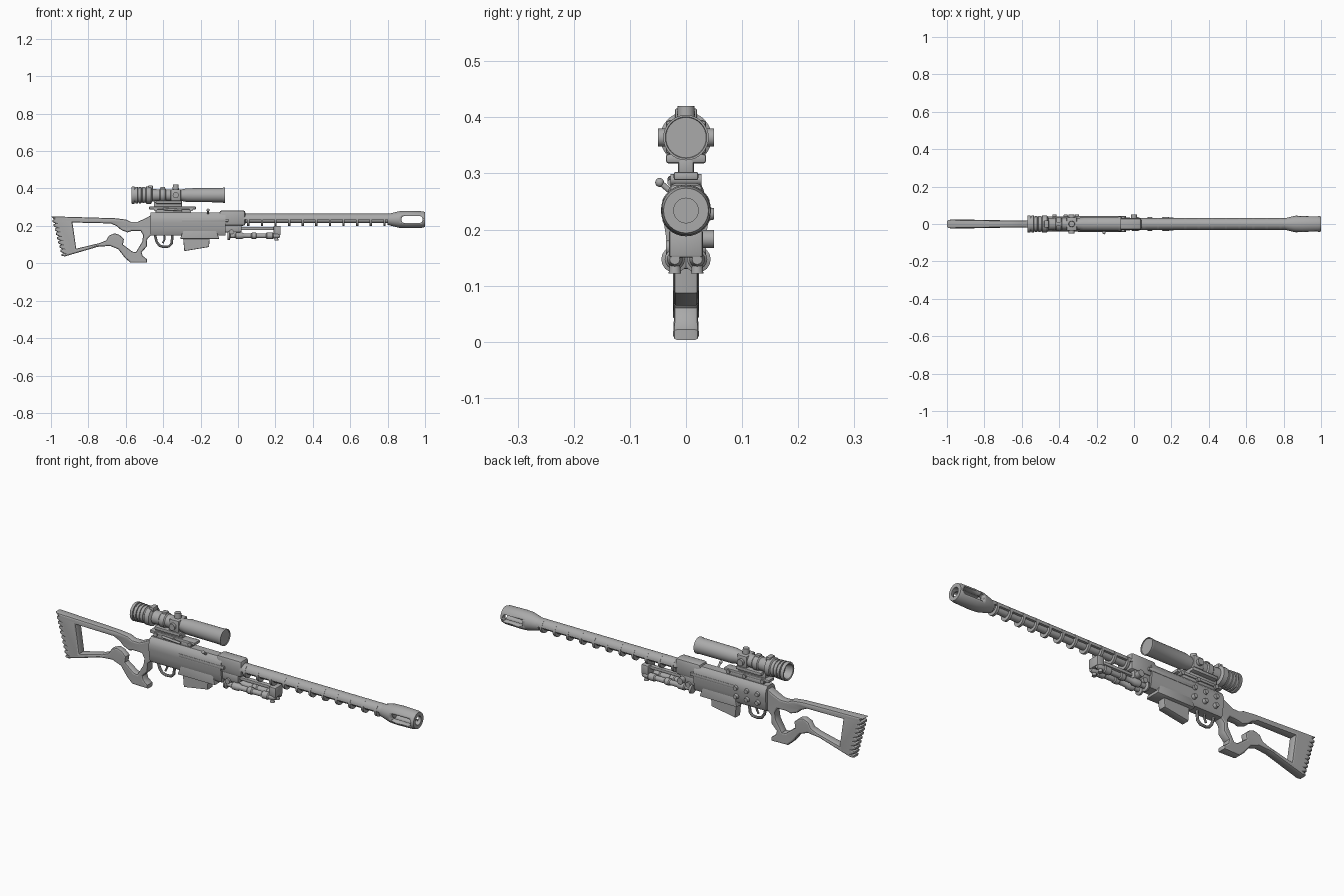
import bpy, bmesh, math
from mathutils import Vector, Matrix

if "Cube" in bpy.data.objects:
    bpy.data.objects.remove(bpy.data.objects["Cube"])

MAT = bpy.data.materials.new("gunmetal_grey")
MAT.diffuse_color = (0.4, 0.4, 0.4, 1)
MAT.use_nodes = True
MAT.node_tree.nodes["Principled BSDF"].inputs["Base Color"].default_value = MAT.diffuse_color


def finish(name, bm=None, mesh=None, angle=35):
    if mesh is None:
        bmesh.ops.recalc_face_normals(bm, faces=bm.faces)
        mesh = bpy.data.meshes.new(name)
        bm.to_mesh(mesh)
        bm.free()
    ob = bpy.data.objects.new(name, mesh)
    bpy.context.collection.objects.link(ob)
    mesh.materials.clear()
    mesh.materials.append(MAT)
    bpy.ops.object.select_all(action='DESELECT')
    ob.select_set(True)
    bpy.context.view_layer.objects.active = ob
    bpy.ops.object.shade_smooth_by_angle(angle=math.radians(angle))
    return ob


def box(name, x, y, z, bevel=0.004, top=1.0):
    """Bevelled box from ranges; top scales the upper face."""
    bm = bmesh.new()
    bmesh.ops.create_cube(bm, size=1)
    for v in bm.verts:
        s = top if v.co.z > 0 else 1
        v.co = Vector(((x[0] + x[1]) / 2 + v.co.x * s * (x[1] - x[0]),
                       (y[0] + y[1]) / 2 + v.co.y * s * (y[1] - y[0]),
                       z[0] if v.co.z < 0 else z[1]))
    if bevel:
        bmesh.ops.bevel(bm, geom=bm.edges[:], offset=bevel, segments=2, profile=0.5, affect='EDGES')
    return finish(name, bm)


def lathe(name, pts, y=0, z=0, seg=28, cut=None):
    """Turned part around the x axis; cut removes everything below that z."""
    bm = bmesh.new()
    vs = [bm.verts.new((px, 0, r)) for px, r in pts]
    es = [bm.edges.new(p) for p in zip(vs, vs[1:])]
    bmesh.ops.spin(bm, geom=vs + es, cent=(0, 0, 0), axis=(1, 0, 0), angle=2 * math.pi, steps=seg)
    bmesh.ops.remove_doubles(bm, verts=bm.verts, dist=1e-5)
    bmesh.ops.translate(bm, verts=bm.verts, vec=(0, y, z))
    if cut is not None:
        g = bmesh.ops.bisect_plane(bm, geom=bm.verts[:] + bm.edges[:] + bm.faces[:], plane_co=(0, 0, cut),
                                   plane_no=(0, 0, -1), clear_outer=True)
        bmesh.ops.holes_fill(bm, edges=[e for e in bm.edges if e.is_boundary], sides=0)
    return finish(name, bm)


def rod(name, a, b, r, r2=None, seg=16):
    a, b = Vector(a), Vector(b)
    bm = bmesh.new()
    m = Matrix.Translation((a + b) / 2) @ (b - a).to_track_quat('Z', 'Y').to_matrix().to_4x4()
    bmesh.ops.create_cone(bm, cap_ends=True, segments=seg, radius1=r, radius2=r if r2 is None else r2,
                          depth=(b - a).length, matrix=m)
    return finish(name, bm)


def ball(name, c, r, scale=(1, 1, 1)):
    bm = bmesh.new()
    bmesh.ops.create_uvsphere(bm, u_segments=16, v_segments=10, radius=r,
                              matrix=Matrix.Translation(c) @ Matrix.Diagonal((*scale, 1)))
    return finish(name, bm)


def plate(name, loops, half, bevel=0.005, width=None):
    """Side profile in x/z (later loops are holes), thickened along y."""
    cu = bpy.data.curves.new(name, 'CURVE')
    cu.dimensions, cu.fill_mode = '2D', 'BOTH'
    cu.extrude, cu.bevel_depth, cu.offset, cu.bevel_resolution = half - bevel, bevel, -bevel, 1
    for loop in loops:
        sp = cu.splines.new('POLY')
        sp.points.add(len(loop) - 1)
        sp.use_cyclic_u = True
        for p, (x, z) in zip(sp.points, loop):
            p.co = (x, z, 0, 1)
    return from_curve(name, cu, Matrix.Rotation(math.pi / 2, 4, 'X'), width)


def path(name, pts, r):
    cu = bpy.data.curves.new(name, 'CURVE')
    cu.dimensions, cu.bevel_depth, cu.bevel_resolution = '3D', r, 2
    sp = cu.splines.new('POLY')
    sp.points.add(len(pts) - 1)
    for p, c in zip(sp.points, pts):
        p.co = (*c, 1)
    return from_curve(name, cu, Matrix())


def from_curve(name, cu, matrix, width=None):
    tmp = bpy.data.objects.new("tmp", cu)
    bpy.context.collection.objects.link(tmp)
    dg = bpy.context.evaluated_depsgraph_get()
    me = bpy.data.meshes.new_from_object(tmp.evaluated_get(dg))
    bpy.data.objects.remove(tmp)
    me.transform(matrix)
    if width:
        for v in me.vertices:
            v.co.y *= width(v.co.x)
    me.name = name
    return finish(name, mesh=me, angle=40)


# Skeleton stock with toothed butt, thumb hole and grip
outer = [(-0.66, .241), (-.60, .234), (-.575, .222), (-.535, .222), (-.50, .238), (-.455, .262), (-.455, .16),
         (-.485, .13), (-.487, .09), (-.515, .06), (-.51, .04), (-.487, .022), (-.487, .003), (-.575, .003),
         (-.605, .03), (-.64, .075), (-.685, .093), (-.75, .088), (-.925, .037)]
for i in range(9):
    t = i / 9
    bx, bz = -.935 - .055 * t, .037 + .205 * t
    outer += [(bx - .008, bz + .002), (bx - .008, bz + .012), (bx + .002, bz + .016)]
outer += [(-1.0, .251)]
inner = [(-.885, .218), (-.68, .213), (-.647, .198), (-.625, .178), (-.59, .165), (-.57, .172), (-.52, .172),
         (-.507, .15), (-.512, .115), (-.545, .06), (-.565, .062), (-.615, .10), (-.61, .13), (-.635, .152),
         (-.66, .16), (-.69, .148), (-.705, .122), (-.74, .108), (-.865, .078)]
plate("stock", [outer, inner], 0.023, 0.008, lambda x: 0.72 + 0.28 * min(1, abs(x + .64) / .15))

# Receiver: chamfered section extruded along x
section = [(.026, .148), (.033, .16), (.036, .19), (.04, .215), (.04, .238), (.033, .258), (.02, .272)]
ring = section + [(-y, z) for y, z in reversed(section)]
bm = bmesh.new()
base = bm.faces.new([bm.verts.new((-.468, y, z)) for y, z in ring])
ext = bmesh.ops.extrude_face_region(bm, geom=[base], use_keep_orig=True)
bmesh.ops.translate(bm, vec=(.40, 0, 0), verts=[v for v in ext['geom'] if isinstance(v, bmesh.types.BMVert)])
finish("receiver", bm, angle=25)
box("handguard_sleeve", (-.10, .04), (-.032, .032), (.2, .283), .014)
box("lower_forend", (-.08, .02), (-.026, .026), (.165, .21), .008)
for s, n in ((-1, "right"), (1, "left")):
    box(n + "_side_strip", (-.30, -.05), (s * .036 - .006, s * .036 + .006), (.222, .238), .003)
box("magazine_well", (-.31, -.10), (-.04, .04), (.13, .215), .005, .72)
plate("magazine", [[(-.295, .15), (-.287, .065), (-.155, .087), (-.15, .15)]], .021, .004)
for i in range(3):
    for z in (.185, .228):
        x = -.425 + i * .06
        rod("side_stud", (x, .03, z), (x, .05, z), .014, .010)

# Trigger and its guard
path("trigger_guard", [(-.445, 0, .155), (-.435, 0, .115), (-.42, 0, .095), (-.40, 0, .088), (-.37, 0, .09),
                       (-.355, 0, .105), (-.35, 0, .155)], .007)
path("trigger", [(-.395, 0, .155), (-.392, 0, .13), (-.402, 0, .108)], .005)

# Bolt handle
rod("bolt_stem", (-.16, -.02, .262), (-.16, -.044, .282), .005)
ball("bolt_knob", (-.16, -.047, .284), .008)

# Barrel: half shell over an inner tube carried by rings
BZ = .234
lathe("barrel_shell", [(.03, 0), (.03, .031), (.84, .031), (.84, 0)], z=BZ, cut=BZ)
lathe("inner_barrel", [(-.05, 0), (-.05, .019), (.85, .019), (.85, 0)], z=BZ)
for i in range(11):
    x = .055 + i * .0728
    lathe("barrel_ring", [(x - .006, .015), (x - .006, .033), (x + .006, .033), (x + .006, .015)], z=BZ - .002)

# Muzzle brake with bore and side slots
brake = lathe("muzzle_brake", [(.80, 0), (.80, .028), (.82, .034), (.86, .044), (.90, .046), (.985, .044),
                               (1.0, .040), (1.0, .022), (.87, .022), (.87, 0)], z=BZ, seg=32)
slot = box("slot_cutter", (.875, .986), (-.1, .1), (BZ - .018, BZ + .018), .012)
slot.hide_render = True
slot.hide_viewport = True
mod = brake.modifiers.new("slots", 'BOOLEAN')
mod.operation, mod.object, mod.solver = 'DIFFERENCE', slot, 'EXACT'

# Folded bipod
box("bipod_rail", (-.06, .225), (-.012, .012), (.178, .194), .004)
rod("bipod_pivot", (-.035, -.036, .168), (-.035, .036, .168), .013)
rod("bipod_lock_knob", (.0, .02, .183), (.0, .05, .183), .016)
box("bipod_front_clamp", (.19, .228), (-.03, .03), (.15, .2), .005)
for s, n in ((-1, "right"), (1, "left")):
    lathe(n + "_bipod_leg", [(-.055, 0), (-.055, .022), (-.045, .024), (-.04, .012), (-.015, .012), (-.01, .018),
                             (.02, .018), (.03, .013), (.07, .013), (.075, .017), (.095, .017), (.10, .013),
                             (.15, .013), (.155, .018), (.185, .018), (.19, .014), (.21, .014), (.225, .009),
                             (.225, 0)], y=s * .02, z=.147, seg=16)
    rod(n + "_bipod_foot", (.205, s * .02, .15), (.205, s * .02, .122), .008, .011)

# Scope mount
box("mount_base", (-.44, -.25), (-.018, .018), (.268, .29), .004)
box("mount_rail", (-.475, -.225), (-.022, .022), (.288, .303), .004)
box("mount_riser", (-.45, -.30), (-.014, .014), (.298, .33), .004)
box("scope_saddle", (-.44, -.30), (-.036, .036), (.318, .335), .005)
for x in (-.44, -.34, -.25):
    rod("mount_screw", (x, -.028, .289), (x, .028, .289), .010)
rod("mount_lever", (-.40, -.027, .29), (-.30, -.027, .284), .006)

# Scope: ribbed eyecup, tube, large front bell and lens
SZ = .364
eye = [(-.53, 0), (-.53, .03), (-.568, .036), (-.57, .043)]
for i in range(4):
    x = -.565 + i * .018
    eye += [(x, .046 - i * .001), (x + .011, .046 - i * .001), (x + .012, .040), (x + .017, .040)]
eye += [(-.49, .046), (-.465, .046), (-.458, .033), (-.42, .031), (-.415, .036), (-.39, .036), (-.385, .031),
        (-.30, .031), (-.27, .037), (-.085, .038), (-.08, .0405), (-.07, .0405), (-.07, .037), (-.073, .036), (-.073, 0)]
lathe("scope_body", eye, z=SZ, seg=32)
box("scope_turret_block", (-.36, -.305), (-.036, .036), (.335, .395), .006)
rod("elevation_turret", (-.333, 0, .39), (-.333, 0, .42), .017, .015)
rod("left_windage_turret", (-.333, .03, SZ), (-.333, .05, SZ), .016)
rod("right_windage_turret", (-.333, -.03, SZ), (-.333, -.05, SZ), .016)
box("scope_top_rib", (-.48, -.455), (-.02, .02), (.395, .416), .004)
box("scope_small_lug", (-.415, -.39), (-.012, .012), (.39, .408), .004)
